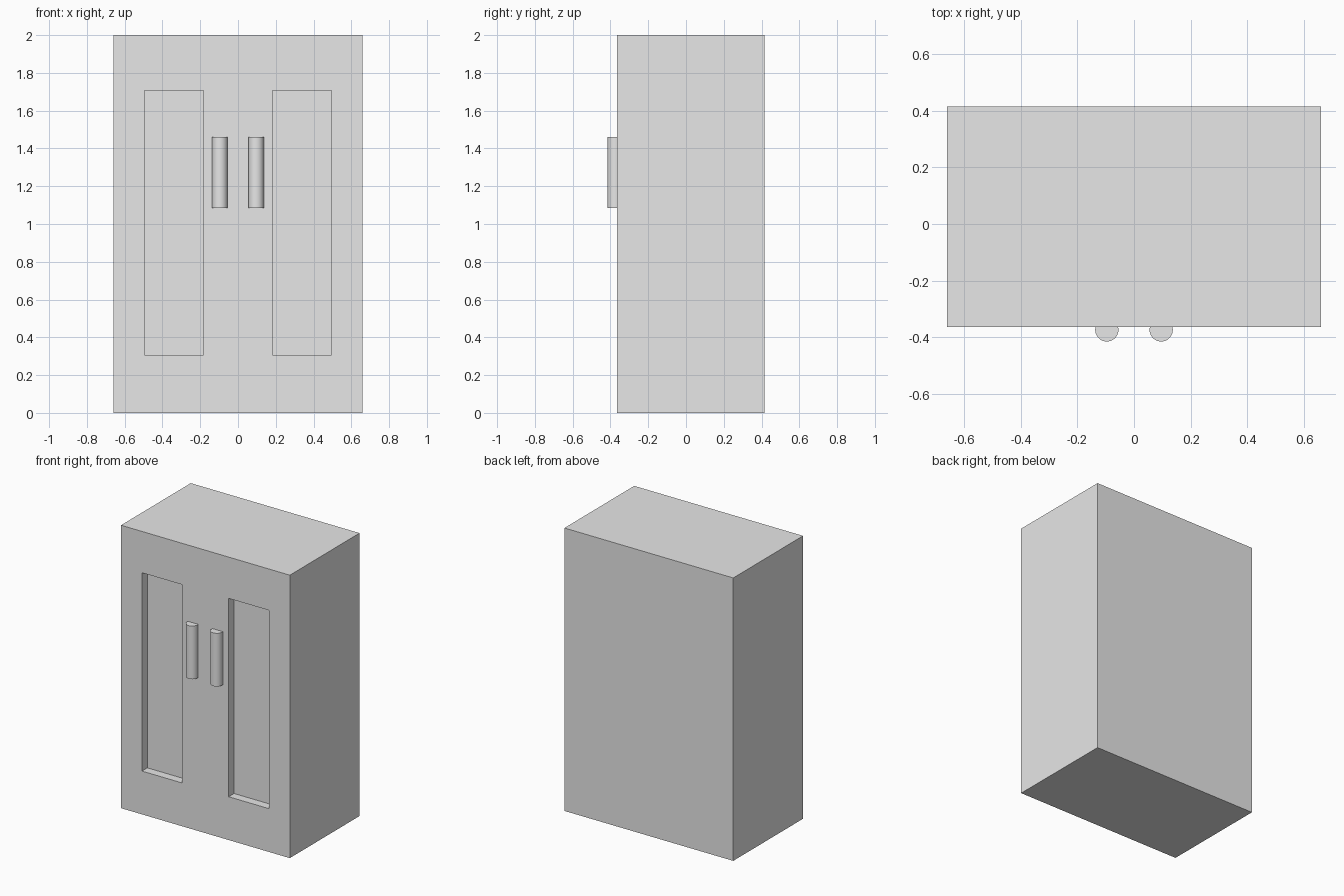
import bpy
import math

cube = bpy.data.objects.get("Cube")
if cube:
    bpy.data.objects.remove(cube, do_unlink=True)

# Main dimensions
HALF_W, FRONT, BACK, HEIGHT = 0.66, -0.364, 0.415, 2.0
RECESS = 0.06

grey = bpy.data.materials.new("plain_grey")
grey.use_nodes = True
colour = (0.8, 0.8, 0.8, 1.0)
grey.diffuse_color = colour
grey.node_tree.nodes["Principled BSDF"].inputs["Base Color"].default_value = colour


def box(name, low, high):
    centre = [(a + b) / 2 for a, b in zip(low, high)]
    bpy.ops.mesh.primitive_cube_add(size=1, location=centre)
    ob = bpy.context.object
    ob.name = name
    ob.scale = [b - a for a, b in zip(low, high)]
    bpy.ops.object.transform_apply(location=False, rotation=False, scale=True)
    ob.data.materials.append(grey)
    return ob


# Cabinet body
body = box("cabinet_body", (-HALF_W, FRONT, 0), (HALF_W, BACK, HEIGHT))

for side, sign in (("right", -1), ("left", 1)):
    # Recessed door panel
    inner, outer = sorted((sign * 0.182, sign * 0.496))
    cutter = box(side + "_panel_cutter", (inner, FRONT - 0.1, 0.306),
                 (outer, FRONT + RECESS, 1.708))
    cutter.hide_render = True
    cut = body.modifiers.new(side + "_panel", "BOOLEAN")
    cut.operation = "DIFFERENCE"
    cut.solver = "EXACT"
    cut.object = cutter
    bpy.ops.object.select_all(action="DESELECT")
    body.select_set(True)
    bpy.context.view_layer.objects.active = body
    bpy.ops.object.modifier_apply(modifier=cut.name)
    bpy.data.objects.remove(cutter, do_unlink=True)

    # Round upright handle, partly sunk into the door
    bpy.ops.mesh.primitive_cylinder_add(vertices=48, radius=0.041, depth=0.376,
                                        location=(sign * 0.096, -0.374, 1.273))
    handle = bpy.context.object
    handle.name = side + "_handle"
    handle.data.materials.append(grey)
    bpy.ops.object.shade_smooth_by_angle(angle=math.radians(30))
